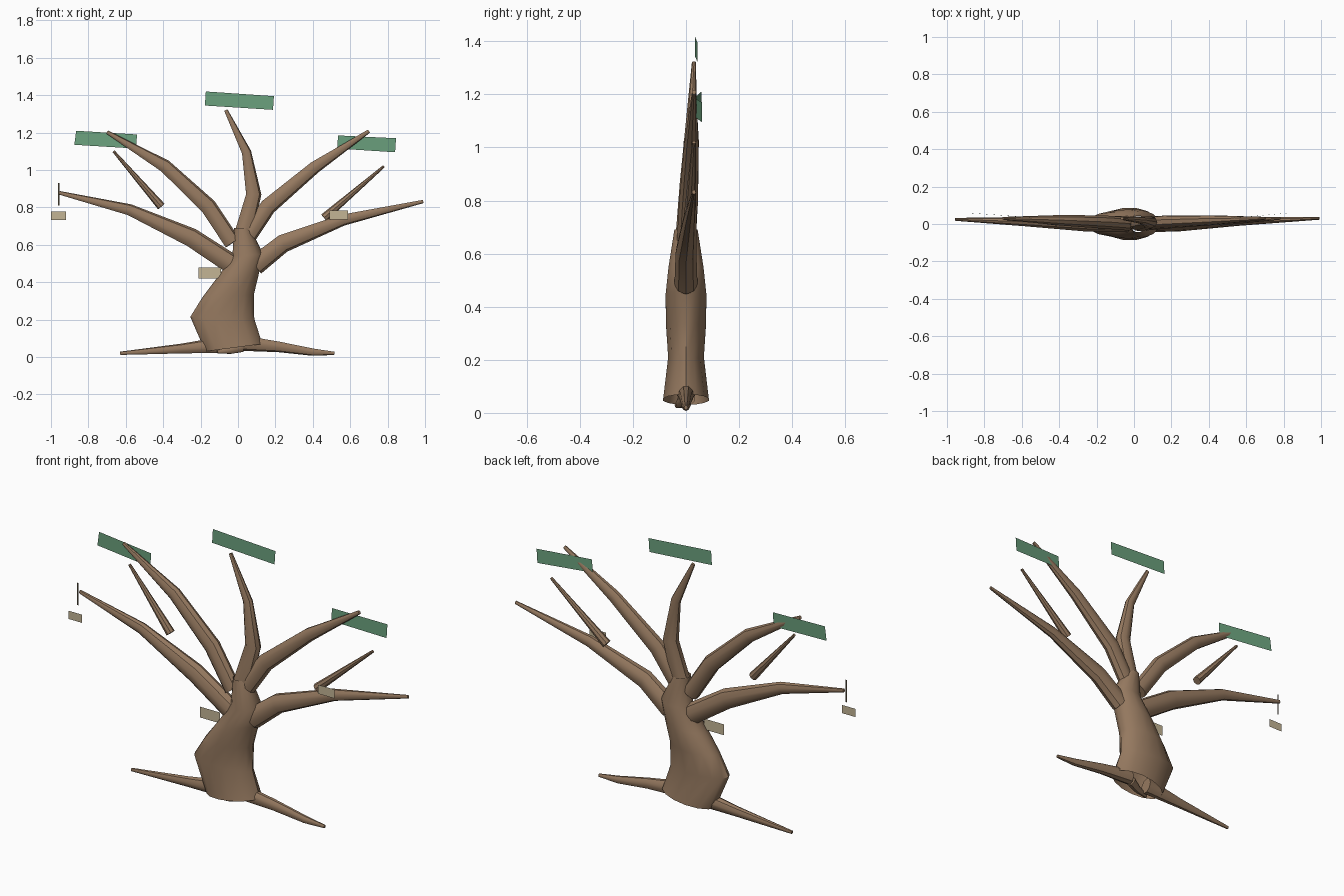
import bpy, bmesh, math
from mathutils import Vector

if "Cube" in bpy.data.objects:
    bpy.data.objects.remove(bpy.data.objects["Cube"])


def material(name, color):
    m = bpy.data.materials.new(name)
    m.diffuse_color = (*color, 1)
    m.use_nodes = True
    m.node_tree.nodes["Principled BSDF"].inputs["Base Color"].default_value = m.diffuse_color
    return m


BARK = material("bark", (0.30, 0.19, 0.115))
LEAF = material("leaf_green", (0.15, 0.36, 0.21))
TAN = material("tag_tan", (0.55, 0.46, 0.30))
DARK = material("cord_dark", (0.10, 0.08, 0.05))


def finish(name, bm, mat, smooth=False):
    bmesh.ops.recalc_face_normals(bm, faces=bm.faces)
    me = bpy.data.meshes.new(name)
    bm.to_mesh(me)
    bm.free()
    ob = bpy.data.objects.new(name, me)
    bpy.context.collection.objects.link(ob)
    me.materials.append(mat)
    if smooth:
        bpy.ops.object.select_all(action='DESELECT')
        ob.select_set(True)
        bpy.context.view_layer.objects.active = ob
        bpy.ops.object.shade_smooth_by_angle(angle=math.radians(40))
    return ob


def loft(name, rings, sides, caps):
    """rings: (centre, half-axis vector 1, half-axis vector 2)"""
    bm = bmesh.new()
    loops = []
    for c, u, v in rings:
        angles = [2 * math.pi * i / sides for i in range(sides)]
        loops.append([bm.verts.new(c + u * math.cos(a) + v * math.sin(a)) for a in angles])
    for a, b in zip(loops, loops[1:]):
        for i in range(sides):
            j = (i + 1) % sides
            bm.faces.new((a[i], a[j], b[j], b[i]))
    if caps:
        bm.faces.new(loops[0])
        bm.faces.new(loops[-1])
    return finish(name, bm, BARK, True)


def limb(name, pts, flat=0.8, sides=9):
    """pts: (x, y, z, radius) along a tapering limb"""
    P = [Vector(p[:3]) for p in pts]
    rings = []
    for i, p in enumerate(P):
        t = (P[min(i + 1, len(P) - 1)] - P[max(i - 1, 0)]).normalized()
        u = Vector((0, 1, 0)).cross(t).normalized()
        rings.append((p, u * pts[i][3], t.cross(u) * pts[i][3] * flat))
    return loft(name, rings, sides, True)


def sheet(name, corners, mat):
    bm = bmesh.new()
    bm.faces.new([bm.verts.new(c) for c in corners])
    return finish(name, bm, mat)


# Leaning trunk: left edge, right edge (x, z) and half depth; open ends
trunk = [((-.175, .03), (.13, .07), .088), ((-.255, .215), (.087, .205), .069),
         ((-.19, .32), (.085, .335), .077), ((-.115, .42), (.115, .46), .079),
         ((-.03, .54), (.135, .55), .068), ((-.02, .69), (.065, .69), .045)]
rings = []
for a, b, d in trunk:
    a, b = Vector((a[0], 0, a[1])), Vector((b[0], 0, b[1]))
    rings.append(((a + b) / 2, (b - a) / 2, Vector((0, d, 0))))
loft("trunk", rings, 14, False)

# Main branches
limb("lower_left_branch", [(-.04, 0, .50, .055), (-.25, .0, .638, .052), (-.58, .012, .787, .031), (-.955, .025, .878, .01)])
limb("upper_left_branch", [(-.03, 0, .61, .045), (-.16, .01, .805, .045), (-.39, .02, 1.02, .036), (-.70, .03, 1.203, .01)])
limb("centre_branch", [(.03, 0, .665, .05), (.083, .01, .87, .042), (.045, .02, 1.095, .026), (-.065, .03, 1.32, .01)])
limb("upper_right_branch", [(.05, 0, .64, .045), (.16, .01, .805, .045), (.41, .02, 1.015, .034), (.70, .03, 1.208, .01)])
limb("lower_right_branch", [(.09, 0, .49, .055), (.24, 0, .608, .05), (.56, .015, .733, .031), (.99, .03, .832, .009)])

# Twigs
limb("left_twig", [(-.41, .015, .805, .023), (-.665, .03, 1.10, .007)], 1, 8)
limb("right_twig", [(.46, .015, .745, .023), (.78, .03, 1.02, .007)], 1, 8)

# Roots
limb("left_root", [(-.08, 0, .065, .045), (-.30, 0, .045, .027), (-.63, 0, .02, .009)])
limb("right_root", [(.03, 0, .075, .042), (.22, 0, .055, .029), (.40, 0, .027, .02), (.515, 0, .02, .009)])
limb("small_front_root", [(.02, 0, .055, .03), (-.04, -.02, .038, .022), (-.11, -.035, .028, .01)])

# Thin foliage sheets behind the branch tips
sheet("left_foliage", [(-.865, .058, 1.21), (-.54, .035, 1.19), (-.545, .035, 1.115), (-.875, .058, 1.135)], LEAF)
sheet("centre_foliage", [(-.172, .033, 1.42), (.192, .043, 1.395), (.187, .043, 1.322), (-.177, .033, 1.345)], LEAF)
sheet("right_foliage", [(.535, .033, 1.185), (.845, .06, 1.17), (.84, .06, 1.095), (.53, .033, 1.115)], LEAF)

# Flat hanging tags: x range, z range, y
for name, x0, x1, z0, z1, y in (("left_tag", -1, -.92, .733, .777, -.01),
                                ("right_tag", .49, .587, .735, .783, -.022),
                                ("trunk_tag", -.21, -.09, .42, .478, -.022)):
    sheet(name, [(x0, y, z0), (x1, y, z0), (x1, y, z1), (x0, y, z1)], TAN)

# Cord at the left branch tip
sheet("cord", [(-.962, .01, .81), (-.954, .01, .81), (-.954, .01, .93), (-.962, .01, .93)], DARK)
